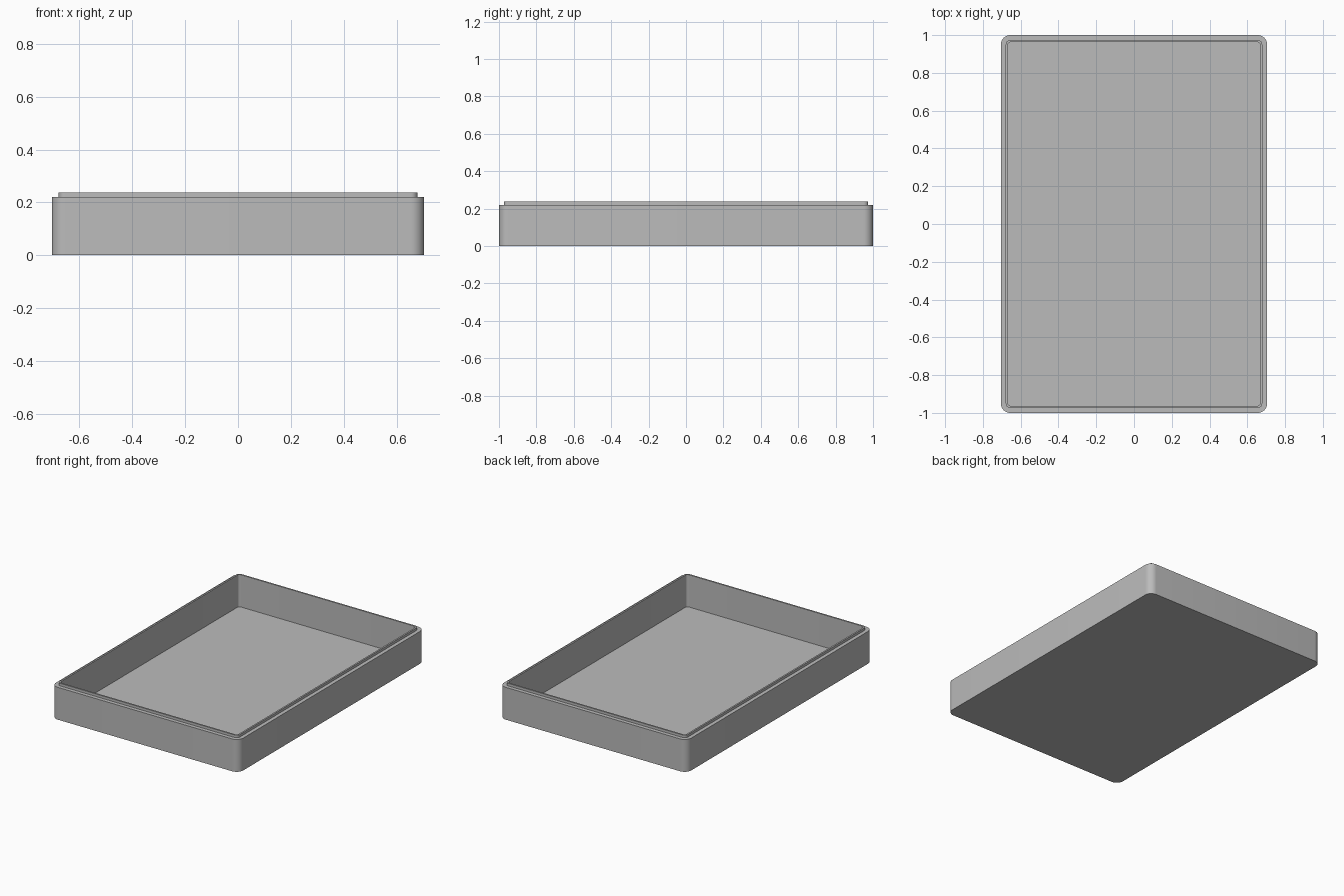
import bpy, bmesh, math

if "Cube" in bpy.data.objects:
    bpy.data.objects.remove(bpy.data.objects["Cube"])

# Single grey plastic
grey = bpy.data.materials.new("light_grey")
grey.diffuse_color = (0.5, 0.5, 0.5, 1)
grey.use_nodes = True
grey.node_tree.nodes["Principled BSDF"].inputs["Base Color"].default_value = grey.diffuse_color

HX, HY, R = 0.705, 1.0, 0.05   # outer half sizes and corner radius
SEG = 10                       # segments per rounded corner


def ring(bm, inset, z):
    """Rounded rectangle loop, offset inwards from the outer outline."""
    r = max(R - inset, 0.015)
    cx, cy = HX - inset - r, HY - inset - r
    verts = []
    for k, (sx, sy) in enumerate(((1, 1), (-1, 1), (-1, -1), (1, -1))):
        for i in range(SEG + 1):
            a = math.pi / 2 * (k + i / SEG)
            verts.append(bm.verts.new((sx * cx + r * math.cos(a),
                                       sy * cy + r * math.sin(a), z)))
    return verts


# Wall profile from underside, up the outside, over the lip, down to the floor
profile = [(0, 0), (0, 0.22), (0.026, 0.22), (0.026, 0.237),
           (0.037, 0.237), (0.037, 0.018)]

bm = bmesh.new()
rings = [ring(bm, inset, z) for inset, z in profile]
for lo, hi in zip(rings, rings[1:]):
    n = len(lo)
    for i in range(n):
        j = (i + 1) % n
        bm.faces.new((lo[i], lo[j], hi[j], hi[i]))
bm.faces.new(rings[0][::-1])   # underside
bm.faces.new(rings[-1])        # inner floor

mesh = bpy.data.meshes.new("tray")
bm.to_mesh(mesh)
bm.free()
mesh.materials.append(grey)
tray = bpy.data.objects.new("tray", mesh)
bpy.context.collection.objects.link(tray)

# Smooth corners, sharp rims
bpy.context.view_layer.objects.active = tray
tray.select_set(True)
bpy.ops.object.shade_smooth_by_angle(angle=math.radians(30))
